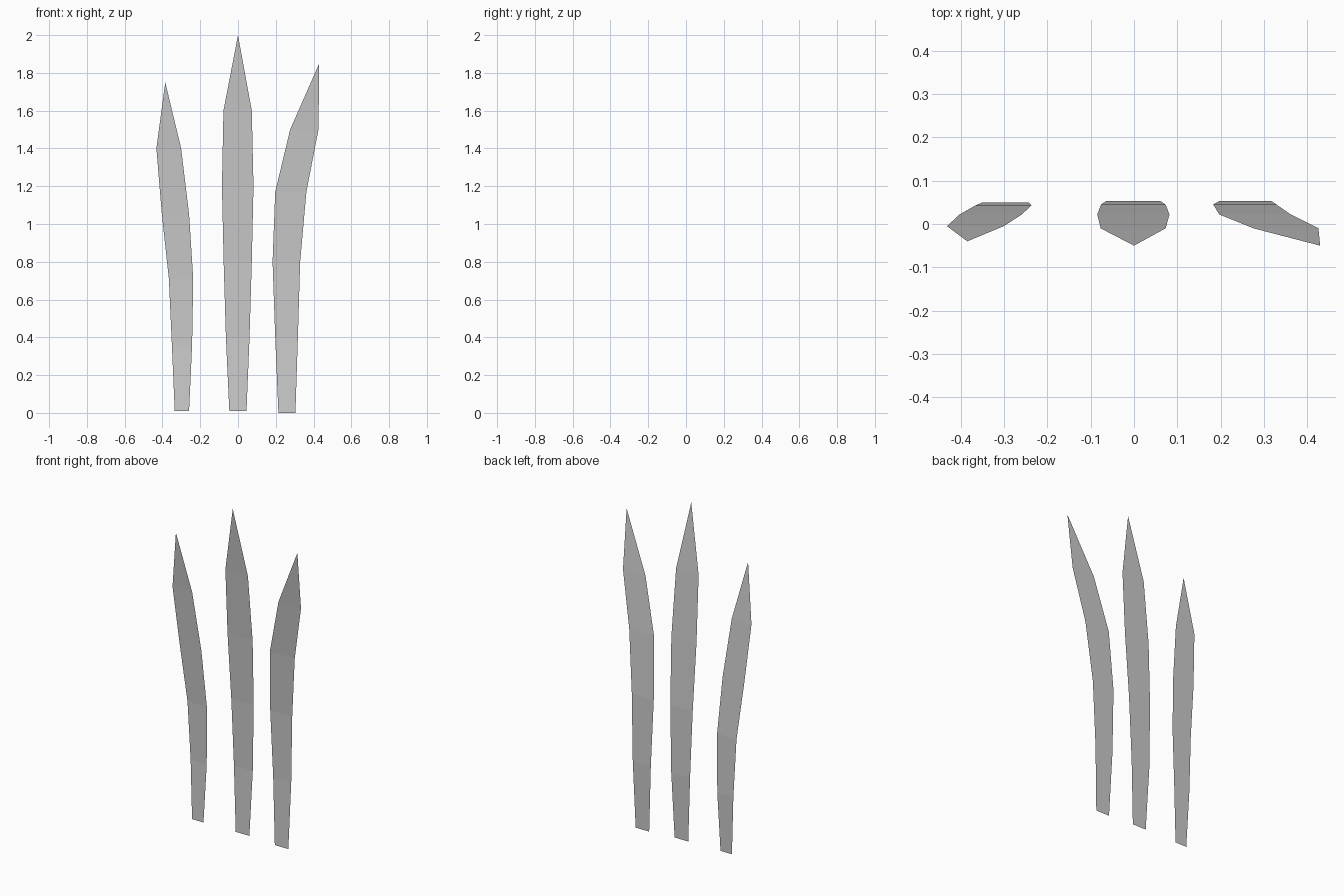
import bpy

# depth of the backward-then-forward bend, from base to last row
BEND = [0.044, 0.053, 0.045, 0.022, -0.01]


def blade(name, rows, tip, bend=BEND):
    """Flat blade: rows of (z, left x, right x) closed by a pointed tip."""
    verts = []
    for (z, left, right), y in zip(rows, bend):
        verts += [(left, y, z), (right, y, z)]
    faces = [(i, i + 1, i + 3, i + 2) for i in range(0, len(verts) - 2, 2)]
    verts.append(tip)
    n = len(verts)
    faces.append((n - 3, n - 2, n - 1))
    mesh = bpy.data.meshes.new(name)
    mesh.from_pydata(verts, [], faces)
    obj = bpy.data.objects.new(name, mesh)
    bpy.context.collection.objects.link(obj)
    return obj


# tall middle blade
blade("middle_blade",
      [(0.01, -0.046, 0.045), (0.4, -0.064, 0.061), (0.8, -0.076, 0.073),
       (1.2, -0.085, 0.082), (1.6, -0.077, 0.073)],
      (0, -0.05, 2.0))

# short left blade, leaning left
blade("left_blade",
      [(0.01, -0.335, -0.259), (0.36, -0.35, -0.243), (0.71, -0.366, -0.237),
       (1.05, -0.403, -0.259), (1.4, -0.432, -0.301)],
      (-0.385, -0.04, 1.75), [0.042, 0.05, 0.043, 0.022, -0.005])

# right blade, curling right
blade("right_blade",
      [(0.0, 0.214, 0.304), (0.4, 0.197, 0.317), (0.8, 0.183, 0.329),
       (1.17, 0.197, 0.362), (1.5, 0.276, 0.426)],
      (0.43, -0.05, 1.85))
